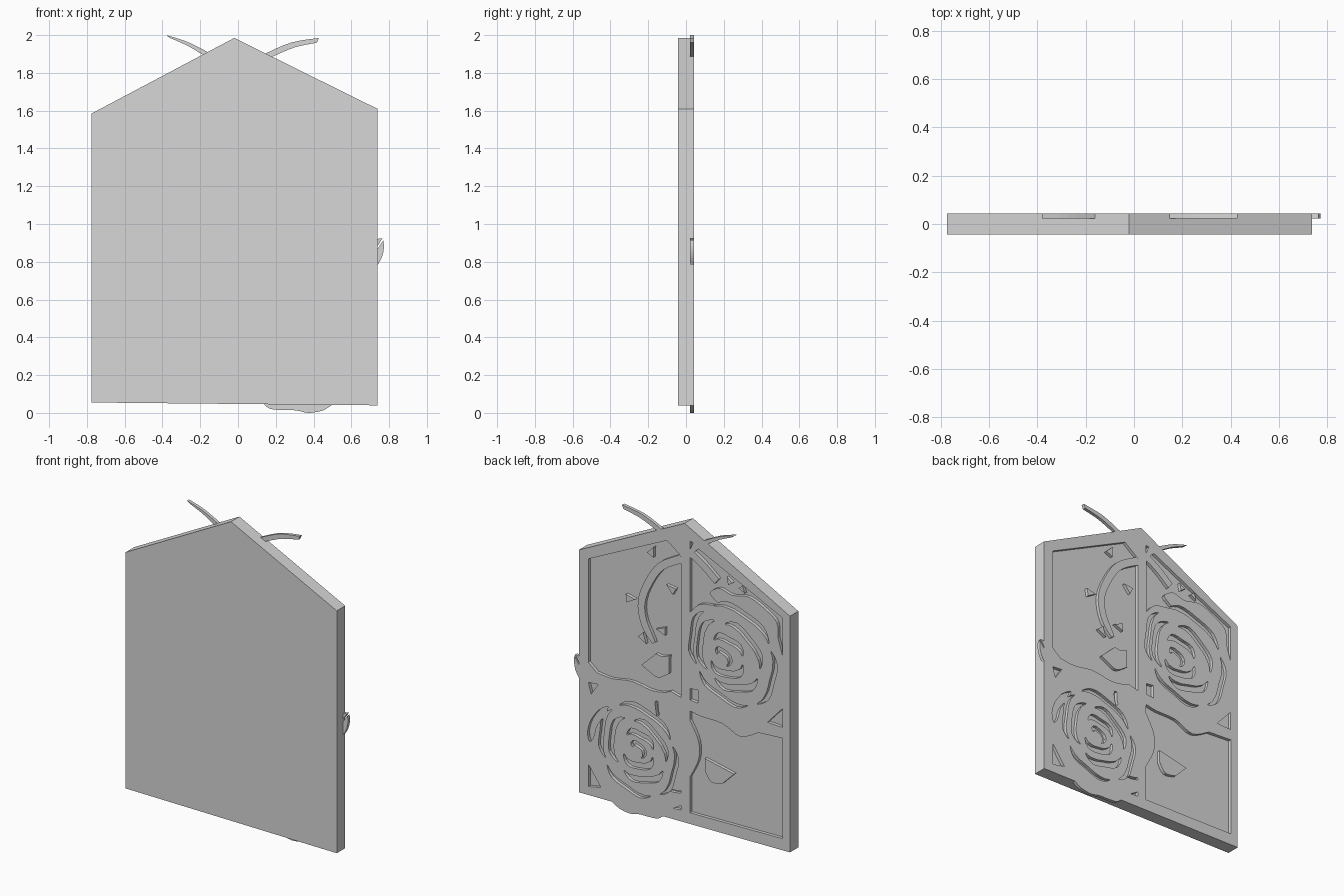
import bpy, bmesh, math
from mathutils import Vector

cube = bpy.data.objects.get("Cube")
if cube:
    bpy.data.objects.remove(cube, do_unlink=True)

FRONT, FLOOR, BACK = -0.043, 0.022, 0.043

grey = bpy.data.materials.new("light grey")
grey.use_nodes = True
grey.diffuse_color = (0.68, 0.68, 0.68, 1)
grey.node_tree.nodes["Principled BSDF"].inputs["Base Color"].default_value = grey.diffuse_color


def add_prism(bm, outline, near, far):
    """Extrude an x-z outline along y."""
    face = bm.faces.new([bm.verts.new((x, near, z)) for x, z in outline])
    extruded = bmesh.ops.extrude_face_region(bm, geom=[face])["geom"]
    moved = [v for v in extruded if isinstance(v, bmesh.types.BMVert)]
    bmesh.ops.translate(bm, verts=moved, vec=(0, far - near, 0))


def make_object(name, outlines, near, far):
    bm = bmesh.new()
    for outline in outlines:
        add_prism(bm, outline, near, far)
    bmesh.ops.recalc_face_normals(bm, faces=bm.faces)
    mesh = bpy.data.meshes.new(name)
    bm.to_mesh(mesh)
    bm.free()
    mesh.materials.append(grey)
    obj = bpy.data.objects.new(name, mesh)
    bpy.context.collection.objects.link(obj)
    return obj


def smooth(points, steps=4):
    """Open Catmull-Rom path through the points."""
    pts = [Vector(p) for p in points]
    pts = [pts[0]] + pts + [pts[-1]]
    path = []
    for a, b, c, d in zip(pts, pts[1:], pts[2:], pts[3:]):
        for i in range(steps):
            t = i / steps
            path.append(b + t * (c - a) / 2 + t * t * (a - b * 2.5 + c * 2 - d / 2)
                        + t ** 3 * (b * 1.5 - a / 2 - c * 1.5 + d / 2))
    return path + [pts[-1]]


def ribbon(path, width, start=1.0, end=1.0):
    """Outline of a band along a path; start and end scale the tips."""
    left, right = [], []
    last = len(path) - 1
    for i, p in enumerate(path):
        along = path[min(i + 1, last)] - path[max(i - 1, 0)]
        side = Vector((-along.y, along.x)).normalized() * width / 2
        t = i / last
        side *= min(1, start + 4 * t) * min(1, end + 4 * (1 - t))
        left.append(p + side)
        right.append(p - side)
    return left + right[::-1]


def petal_groove(centre, heart, size, r0, r1, a0, a1, width):
    """Crescent groove around a rose, in degrees; inner rings shift to its heart."""
    path = []
    middle = Vector(centre).lerp(Vector(heart), 1 - r0)
    for i in range(15):
        t = i / 14
        angle = math.radians(a0 + (a1 - a0) * t)
        r = size * (r0 + (r1 - r0) * t + 0.025 * math.sin(t * math.pi * 3))
        path.append(middle + Vector((math.cos(angle), math.sin(angle))) * r)
    return ribbon(path, width * size, 0.15, 0.15)


def thorn(x, z, turn, size=0.035):
    return [(x + size * k * math.cos(turn + a), z + size * k * math.sin(turn + a))
            for k, a in ((1.3, 0), (0.9, 2.2), (0.9, -2.2))]


# Recessed window panes, their edges shaped by leaves and petals
upper_left_pane = [(0.67, 0.90), (0.67, 1.57), (0.106, 1.84), (0.006, 1.765), (0.006, 0.85)] + smooth(
    [(0.08, 0.87), (0.13, 0.85), (0.22, 0.84), (0.36, 0.86), (0.5, 0.84), (0.61, 0.85)])
upper_right_pane = [(-0.06, 1.79), (-0.12, 1.845), (-0.72, 1.56), (-0.72, 1.32)] + smooth(
    [(-0.69, 1.42), (-0.68, 1.52), (-0.6, 1.58), (-0.48, 1.63), (-0.36, 1.61),
     (-0.27, 1.63), (-0.2, 1.58), (-0.26, 1.52), (-0.13, 1.49), (-0.06, 1.42)])
lower_right_pane = [(-0.722, 0.78), (-0.722, 0.13), (-0.058, 0.12)] + smooth(
    [(-0.058, 0.35), (-0.12, 0.48), (-0.12, 0.6), (-0.058, 0.72)]) + smooth(
    [(-0.06, 0.78), (-0.14, 0.765), (-0.29, 0.76), (-0.42, 0.71), (-0.55, 0.77)])

# Small gaps between the flowers and the frame
gaps = [
    [(-0.06, 0.925), (-0.115, 0.93), (-0.115, 0.845), (-0.06, 0.85)],
    [(-0.615, 0.855), (-0.72, 0.97), (-0.72, 0.85)],
    [(0.67, 0.77), (0.6, 0.775), (0.65, 0.7)],
    [(0.67, 0.24), (0.58, 0.113), (0.67, 0.095)],
    [(0.06, 0.117), (0.006, 0.15), (0.006, 0.12)],
    [(-0.058, 1.88), (-0.08, 1.875), (-0.058, 1.82)],
    ribbon(smooth([(0.66, 0.39), (0.63, 0.52), (0.53, 0.65)]), 0.05, 0.2, 0.1),
    ribbon(smooth([(0.18, 0.78), (0.18, 0.74), (0.17, 0.69)]), 0.02),
    ribbon(smooth([(0.1, 0.23), (0.05, 0.23), (0.006, 0.24)]), 0.015),
]

# Grooves between petals: start radius, end radius, start angle, end angle, width
petals = [
    (0.94, 0.88, 65, 150, 0.12), (0.88, 0.94, 160, 235, 0.10), (0.92, 0.84, 250, 325, 0.09),
    (0.8, 0.9, 335, 410, 0.10), (0.6, 0.68, 85, 185, 0.13), (0.66, 0.58, 205, 300, 0.13),
    (0.56, 0.66, 320, 425, 0.12), (0.33, 0.4, 50, 165, 0.13), (0.38, 0.33, 190, 330, 0.13),
    (0.08, 0.2, 20, 230, 0.10),
]
roses = [((-0.37, 1.22), (-0.27, 1.19), 0.34), ((0.32, 0.42), (0.33, 0.43), 0.31)]
grooves = [petal_groove(*rose, *petal) for rose in roses for petal in petals]

# Gabled panel with everything carved into its back
panel = make_object("gabled_panel", [[(-0.775, 0.055), (0.738, 0.04), (0.738, 1.61),
                                      (-0.02, 1.985), (-0.775, 1.585)]], FRONT, BACK)
cutter = make_object("relief_cutter", [upper_left_pane, upper_right_pane, lower_right_pane]
                     + gaps + grooves, FLOOR, BACK + 0.05)
cutter.hide_render = True
carve = panel.modifiers.new("carve", "BOOLEAN")
carve.operation = "DIFFERENCE"
carve.solver = "EXACT"
carve.use_self = True
carve.object = cutter
bpy.context.view_layer.objects.active = panel
panel.select_set(True)
bpy.ops.object.modifier_apply(modifier="carve")
bpy.data.objects.remove(cutter, do_unlink=True)

# Raised stems, thorns and leaves inside the panes
ROOT = FLOOR - 0.005
curved_stem = ribbon(smooth([(0.0, 1.75), (0.15, 1.66), (0.24, 1.53), (0.29, 1.39),
                             (0.27, 1.26), (0.2, 1.15)]), 0.05, 1, 0.5)
short_stem = ribbon(smooth([(-0.05, 1.81), (-0.15, 1.75), (-0.25, 1.67)]), 0.05)
make_object("stems", [curved_stem, short_stem], ROOT, BACK)
make_object("thorns", [thorn(0.22, 1.73, 2), thorn(0.38, 1.39, 3), thorn(0.07, 1.53, 0.5),
                       thorn(0.285, 1.165, 4), thorn(0.14, 1.245, 0),
                       thorn(-0.34, 1.69, 1, 0.025), thorn(-0.43, 1.67, 4, 0.025)], ROOT, BACK)
make_object("upper_leaf", [[(0.29, 0.985)] + smooth([(0.185, 1.085), (0.14, 1.08), (0.09, 1.098)])
                           + smooth([(0.092, 0.98), (0.17, 0.934), (0.23, 0.955)])], ROOT, BACK)
make_object("lower_leaf", [smooth([(-0.165, 0.5), (-0.26, 0.48), (-0.375, 0.455)])
                           + smooth([(-0.29, 0.37), (-0.21, 0.36), (-0.165, 0.42)])], ROOT, BACK)

# Tips that reach past the panel's edge
make_object("top_right_vine", [smooth([(-0.15, 1.905), (-0.27, 1.965), (-0.38, 2.0)])
            + smooth([(-0.36, 1.985), (-0.26, 1.94), (-0.17, 1.885)])], FLOOR, BACK)
make_object("top_left_vine", [smooth([(0.14, 1.9), (0.28, 1.96), (0.428, 1.985)])
            + smooth([(0.418, 1.96), (0.3, 1.935), (0.18, 1.885)])], FLOOR, BACK)
make_object("side_leaf", [
    smooth([(0.73, 0.77), (0.76, 0.82), (0.772, 0.87), (0.77, 0.915)]) + [(0.73, 0.855)],
    [(0.73, 0.87), (0.765, 0.925), (0.73, 0.92)]], FLOOR, BACK)
make_object("lower_petal_edge", [smooth([(0.13, 0.052), (0.17, 0.022), (0.24, 0.015), (0.31, 0.013),
            (0.37, 0), (0.44, 0.01), (0.48, 0.03), (0.51, 0.052)])], FLOOR, BACK)
